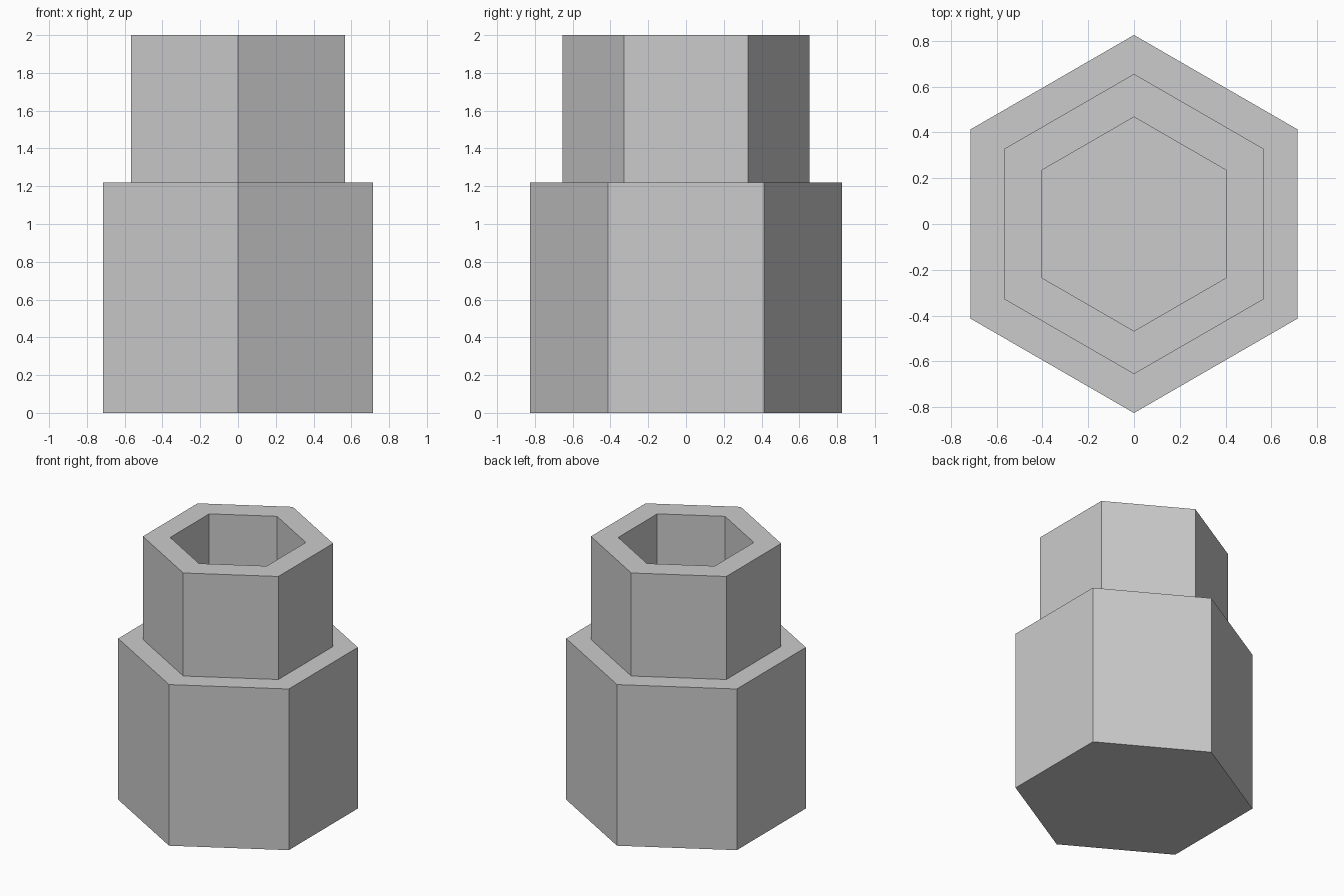
import bpy
import bmesh
from math import cos, sin, tau

cube = bpy.data.objects.get("Cube")
if cube:
    bpy.data.objects.remove(cube, do_unlink=True)

SIDES = 6
# Profile from the base up the outside, over the rim and down into the socket: (radius, z)
PROFILE = [(0.825, 0), (0.825, 1.22), (0.655, 1.22),
           (0.655, 2), (0.467, 2), (0.467, 1.22)]

grey = bpy.data.materials.new("plain grey")
grey.use_nodes = True
colour = (0.6, 0.6, 0.6, 1)
grey.diffuse_color = colour
grey.node_tree.nodes["Principled BSDF"].inputs["Base Color"].default_value = colour


def hexagon(bm, radius, z):
    """Ring of vertices with one corner pointing to the back."""
    angles = [tau * (i / SIDES + 0.25) for i in range(SIDES)]
    return [bm.verts.new((radius * cos(a), radius * sin(a), z)) for a in angles]


# Stepped hexagonal body with a blind hexagonal socket
bm = bmesh.new()
rings = [hexagon(bm, r, z) for r, z in PROFILE]
for low, high in zip(rings, rings[1:]):
    for i in range(SIDES):
        j = (i + 1) % SIDES
        bm.faces.new((low[i], low[j], high[j], high[i]))
bm.faces.new(rings[0][::-1])   # base
bm.faces.new(rings[-1])        # socket floor
bmesh.ops.recalc_face_normals(bm, faces=bm.faces)

mesh = bpy.data.meshes.new("hex_socket_body")
bm.to_mesh(mesh)
bm.free()
mesh.materials.append(grey)
body = bpy.data.objects.new("hex_socket_body", mesh)
bpy.context.collection.objects.link(body)
